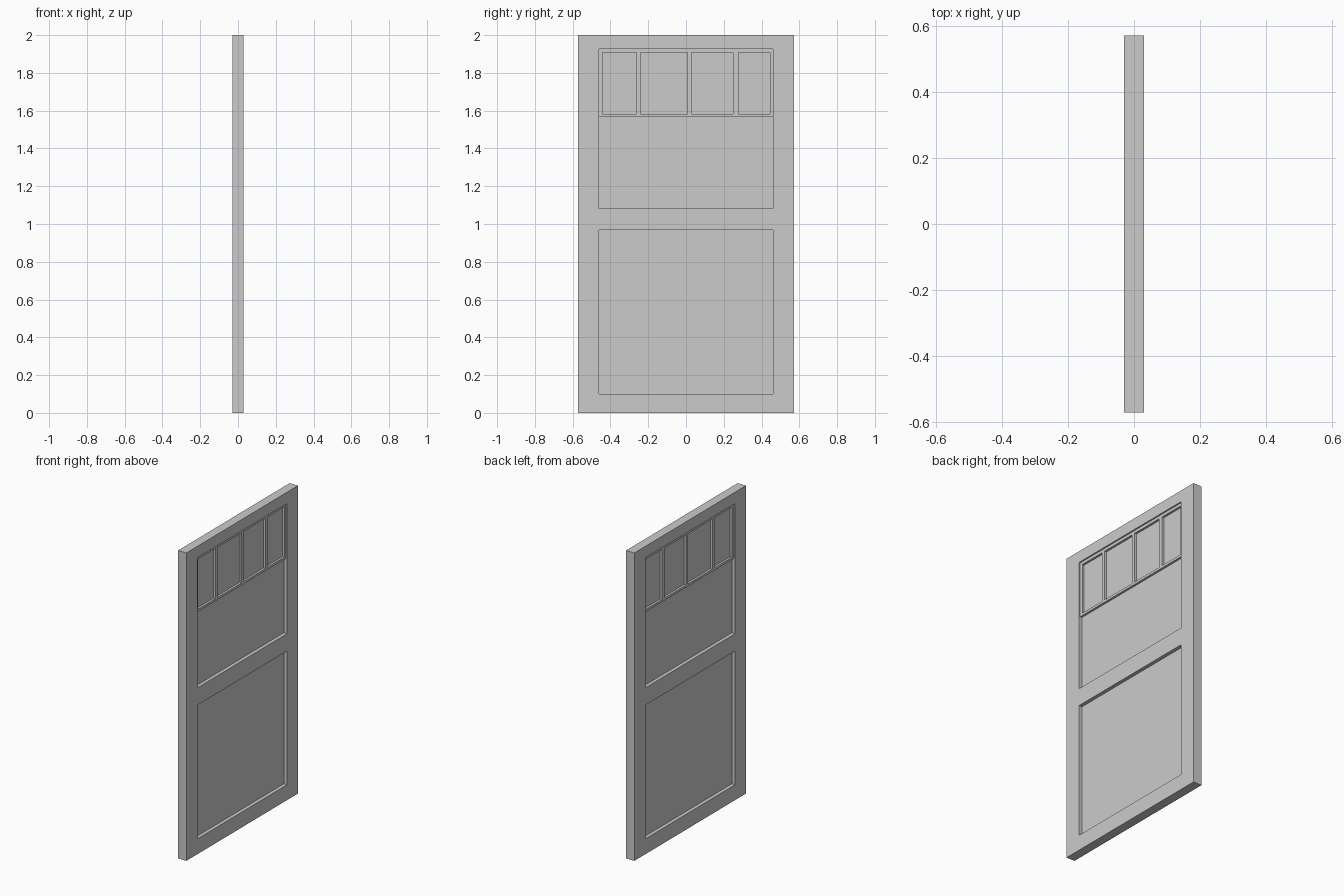
import bpy, bmesh

if "Cube" in bpy.data.objects:
    bpy.data.objects.remove(bpy.data.objects["Cube"])


def plate(name, ys, zs, openings, half):
    """Flat board in the YZ plane, cut on a grid, with some cells left open."""
    bm = bmesh.new()
    grid = [[bm.verts.new((-half, y, z)) for z in zs] for y in ys]
    for i in range(len(ys) - 1):
        for j in range(len(zs) - 1):
            if (i, j) not in openings:
                bm.faces.new((grid[i][j], grid[i][j + 1],
                              grid[i + 1][j + 1], grid[i + 1][j]))
    # give the board its thickness along x
    ext = bmesh.ops.extrude_face_region(bm, geom=bm.faces[:], use_keep_orig=True)
    moved = [g for g in ext["geom"] if isinstance(g, bmesh.types.BMVert)]
    bmesh.ops.translate(bm, verts=moved, vec=(2 * half, 0, 0))
    bmesh.ops.recalc_face_normals(bm, faces=bm.faces[:])
    mesh = bpy.data.meshes.new(name)
    bm.to_mesh(mesh)
    bm.free()
    obj = bpy.data.objects.new(name, mesh)
    bpy.context.collection.objects.link(obj)
    return obj


W, IN = 0.573, 0.461                      # half width of door and of openings
LOW, MID0, MID1, TOP = 0.10, 0.968, 1.081, 1.926
GRILLE = 1.566                            # bottom of the upper grille
FRAME_H, GRILLE_H, PANEL_H = 0.03, 0.021, 0.007

# stiles and rails around two openings
plate("door_frame", [-W, -IN, IN, W], [0, LOW, MID0, MID1, TOP, 2],
      {(1, 1), (1, 3)}, FRAME_H)

# recessed panels
plate("lower_panel", [-IN, IN], [LOW, MID0], set(), PANEL_H)
plate("upper_panel", [-IN, IN], [MID1, GRILLE], set(), PANEL_H)

# top grille with four uneven lights
lights = [(-0.441, -0.262), (-0.24, 0.008), (0.03, 0.25), (0.278, 0.445)]
ys = [-IN] + [y for pair in lights for y in pair] + [IN]
plate("light_grille", ys, [GRILLE, 1.582, 1.907, TOP],
      {(2 * k + 1, 1) for k in range(4)}, GRILLE_H)
for k, (a, b) in enumerate(lights):
    plate(f"light_pane_{k + 1}", [a, b], [1.582, 1.907], set(), PANEL_H)
